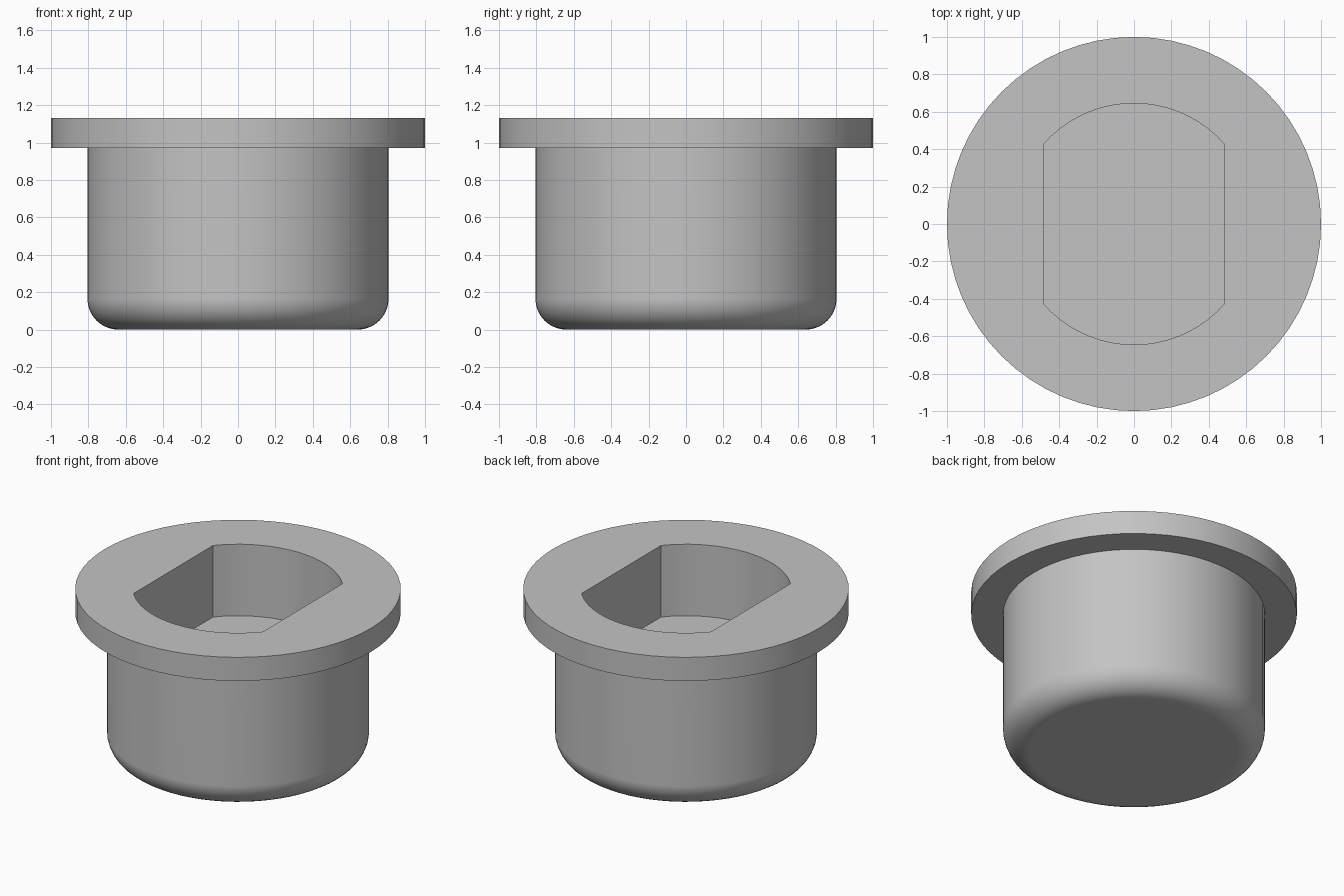
import bpy, bmesh
from math import pi, sin, cos, asin

cube = bpy.data.objects.get("Cube")
if cube:
    bpy.data.objects.remove(cube, do_unlink=True)

SEG = 64
HEIGHT, FLANGE_Z, FLOOR_Z = 1.13, 0.97, 0.645
FLANGE_R, BODY_R, FILLET = 1.0, 0.805, 0.165
POCKET_R, POCKET_HALF = 0.645, 0.485

grey = bpy.data.materials.new("plain grey")
grey.use_nodes = True
colour = (0.55, 0.55, 0.55, 1)
grey.diffuse_color = colour
grey.node_tree.nodes["Principled BSDF"].inputs["Base Color"].default_value = colour


def make_object(name, bm):
    bmesh.ops.recalc_face_normals(bm, faces=bm.faces)
    mesh = bpy.data.meshes.new(name)
    bm.to_mesh(mesh)
    bm.free()
    mesh.materials.append(grey)
    obj = bpy.data.objects.new(name, mesh)
    bpy.context.collection.objects.link(obj)
    return obj


def lathe(name, profile):
    """Stack rings of (radius, z) and cap both ends."""
    bm = bmesh.new()
    rings = [[bm.verts.new((r * cos(2 * pi * i / SEG), r * sin(2 * pi * i / SEG), z))
              for i in range(SEG)] for r, z in profile]
    for low, high in zip(rings, rings[1:]):
        for i in range(SEG):
            j = (i + 1) % SEG
            bm.faces.new((low[i], low[j], high[j], high[i]))
    bm.faces.new(rings[0])
    bm.faces.new(rings[-1])
    return make_object(name, bm)


# Flanged plug with a rounded lower edge
steps = 10
profile = []
for k in range(steps + 1):
    a = pi / 2 * k / steps
    profile.append((BODY_R - FILLET + FILLET * sin(a), FILLET - FILLET * cos(a)))
profile += [(BODY_R, FLANGE_Z), (FLANGE_R, FLANGE_Z), (FLANGE_R, HEIGHT)]
plug = lathe("flanged_plug", profile)

# Pocket cutter: a circle with two flat sides
half_angle = asin(POCKET_HALF / POCKET_R)
arc = [half_angle * (2 * k / 18 - 1) for k in range(19)]
outline = [(POCKET_R * sin(a), POCKET_R * cos(a)) for a in arc]
outline += [(-x, -y) for x, y in outline]
bm = bmesh.new()
base = bm.faces.new([bm.verts.new((x, y, FLOOR_Z)) for x, y in outline])
extruded = bmesh.ops.extrude_face_region(bm, geom=[base])["geom"]
bmesh.ops.translate(bm, vec=(0, 0, 1),
                    verts=[g for g in extruded if isinstance(g, bmesh.types.BMVert)])
cutter = make_object("pocket_cutter", bm)
cutter.hide_render = True

# Cut the pocket, then smooth the curved walls
cut = plug.modifiers.new("pocket", 'BOOLEAN')
cut.operation = 'DIFFERENCE'
cut.solver = 'EXACT'
cut.object = cutter
bpy.ops.object.select_all(action='DESELECT')
plug.select_set(True)
bpy.context.view_layer.objects.active = plug
bpy.ops.object.modifier_apply(modifier=cut.name)
bpy.data.objects.remove(cutter, do_unlink=True)
bpy.ops.object.shade_smooth_by_angle(angle=pi / 6)
normals = plug.modifiers.new("flat_caps", 'WEIGHTED_NORMAL')
normals.keep_sharp = True
